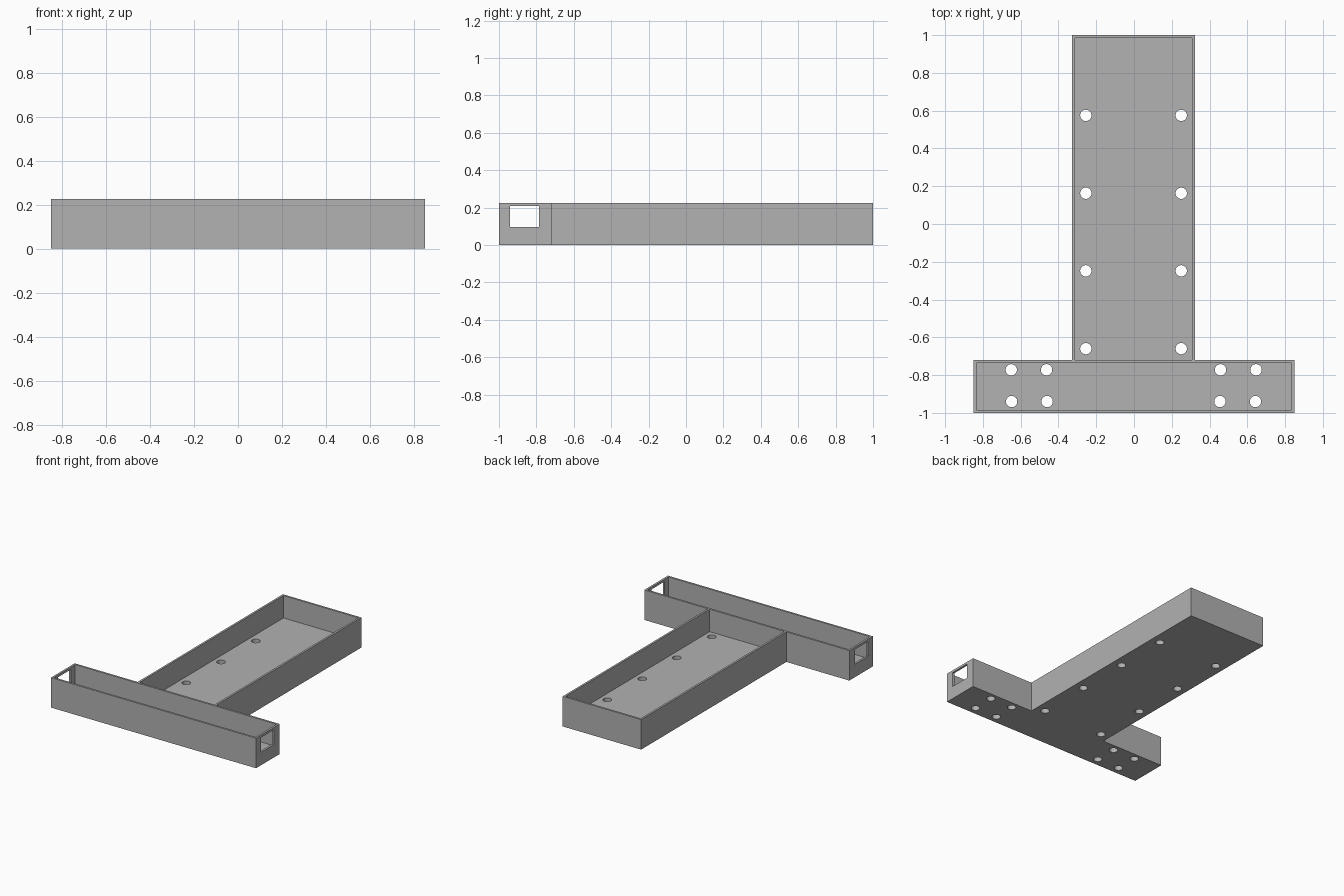
import bpy, bmesh
from mathutils import Matrix, Vector

if "Cube" in bpy.data.objects:
    bpy.data.objects.remove(bpy.data.objects["Cube"])

H = 0.225      # overall height
FLOOR = 0.057  # floor thickness
WALL = 0.015   # wall thickness
BACK = -0.72   # back face of the crossbar
X0, X1 = -0.328, 0.323  # sides of the long tray
BAR = 0.85     # half width of the crossbar

grey = bpy.data.materials.new("grey")
grey.diffuse_color = (0.445, 0.445, 0.445, 1)
grey.use_nodes = True
grey.node_tree.nodes["Principled BSDF"].inputs["Base Color"].default_value = grey.diffuse_color


def make_object(name, bm):
    bmesh.ops.recalc_face_normals(bm, faces=bm.faces)
    mesh = bpy.data.meshes.new(name)
    bm.to_mesh(mesh)
    bm.free()
    mesh.materials.append(grey)
    obj = bpy.data.objects.new(name, mesh)
    bpy.context.collection.objects.link(obj)
    return obj


def box_cutter(name, lo, hi):
    lo, hi = Vector(lo), Vector(hi)
    bm = bmesh.new()
    m = Matrix.Translation((lo + hi) / 2) @ Matrix.Diagonal((*(hi - lo), 1))
    bmesh.ops.create_cube(bm, size=1, matrix=m)
    return make_object(name, bm)


# T-shaped body
bm = bmesh.new()
outline = [(-BAR, -1), (BAR, -1), (BAR, BACK), (X1, BACK),
           (X1, 1), (X0, 1), (X0, BACK), (-BAR, BACK)]
base = bm.faces.new([bm.verts.new((x, y, 0)) for x, y in outline])
top = bmesh.ops.extrude_face_region(bm, geom=[base])
bmesh.ops.translate(bm, vec=(0, 0, H),
                    verts=[v for v in top["geom"] if isinstance(v, bmesh.types.BMVert)])
body = make_object("tray_body", bm)

# Open compartments and the end windows
cutters = [
    box_cutter("long_compartment_cutter", (X0 + WALL, BACK, FLOOR), (X1 - WALL, 1 - WALL, 0.4)),
    box_cutter("crossbar_compartment_cutter", (-BAR + WALL, -1 + WALL, FLOOR),
               (BAR - WALL, BACK - WALL, 0.4)),
    box_cutter("end_window_cutter", (-1, -0.94, 0.097), (1, -0.785, 0.208)),
]

# Screw holes through the floor
holes = [(x, y) for x in (-0.255, 0.25) for y in (0.575, 0.163, -0.248, -0.66)]
holes += [(x, -0.772) for x in (-0.65, -0.463, 0.458, 0.646)]
holes += [(x, -0.94) for x in (-0.648, -0.46, 0.455, 0.643)]
bm = bmesh.new()
for x, y in holes:
    bmesh.ops.create_cone(bm, cap_ends=True, segments=32, radius1=0.03, radius2=0.03,
                          depth=0.2, matrix=Matrix.Translation((x, y, 0)))
cutters.append(make_object("screw_hole_cutter", bm))

for cutter in cutters:
    mod = body.modifiers.new(cutter.name, 'BOOLEAN')
    mod.operation = 'DIFFERENCE'
    mod.solver = 'EXACT'
    mod.object = cutter
    cutter.hide_render = True

# Bake the cuts, then remove the cutters
bpy.context.view_layer.objects.active = body
body.select_set(True)
for mod in list(body.modifiers):
    bpy.ops.object.modifier_apply(modifier=mod.name)
for cutter in cutters:
    bpy.data.objects.remove(cutter)
bpy.ops.object.shade_smooth_by_angle()
